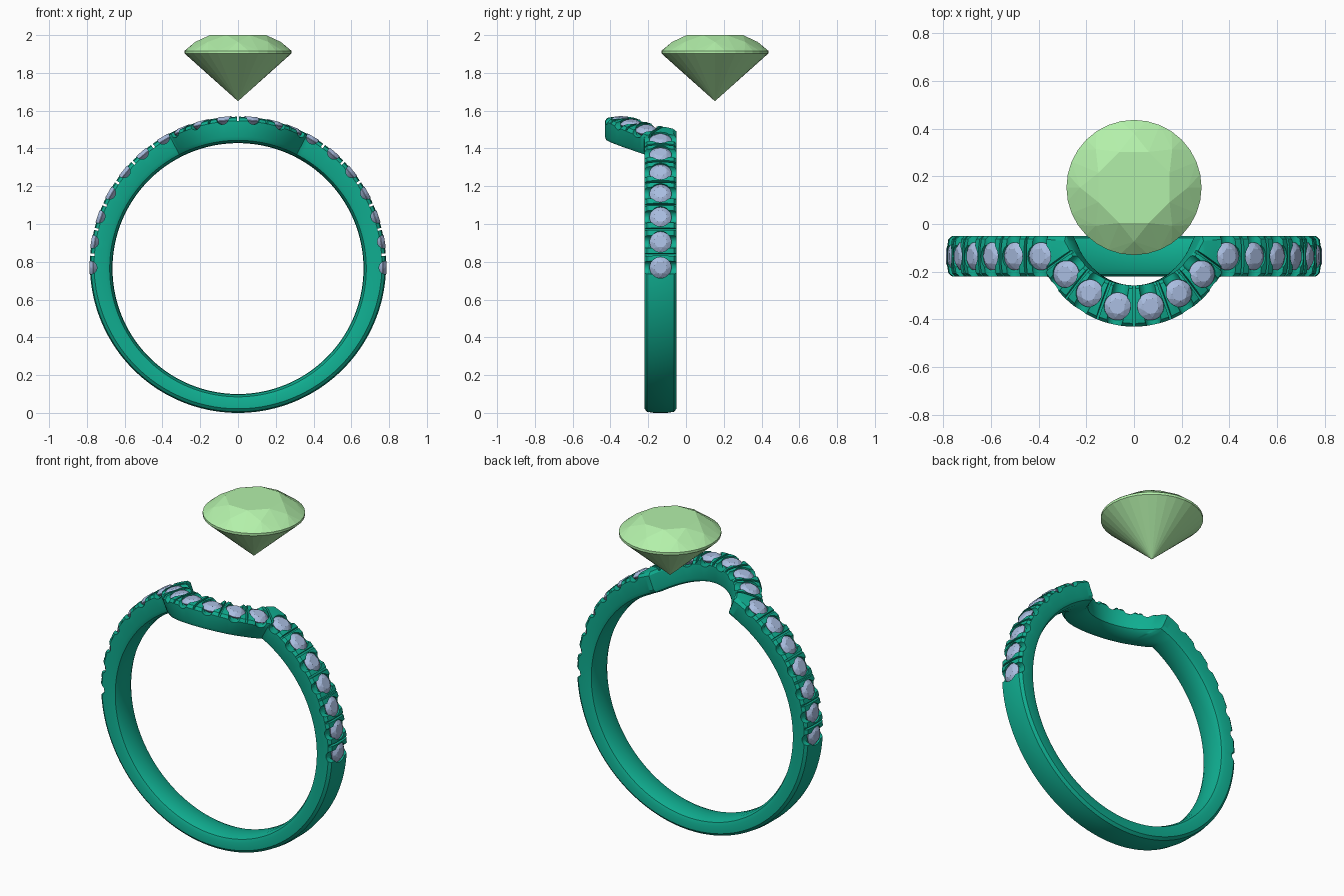
import bpy, bmesh
from math import sin, cos, pi, sqrt, radians, asin
from mathutils import Matrix, Vector

if "Cube" in bpy.data.objects:
    bpy.data.objects.remove(bpy.data.objects["Cube"])

R, CZ = 0.784, 0.784            # outer band radius and centre height


def material(name, rgb):
    m = bpy.data.materials.new(name)
    m.diffuse_color = (*rgb, 1)
    m.use_nodes = True
    m.node_tree.nodes["Principled BSDF"].inputs["Base Color"].default_value = m.diffuse_color
    return m


def make_object(name, bm, mat=None):
    me = bpy.data.meshes.new(name)
    bm.to_mesh(me)
    bm.free()
    ob = bpy.data.objects.new(name, me)
    bpy.context.collection.objects.link(ob)
    if mat:
        me.materials.append(mat)
    return ob


def add_gem(bm, radius, crown, pavilion, M):
    """Round brilliant as a convex hull: table, star ring, girdle, culet."""
    def ring(n, r, z, off=0):
        return [(r * cos(2 * pi * (i + off) / n), r * sin(2 * pi * (i + off) / n), z) for i in range(n)]
    pts = ring(8, radius * .57, crown, .5) + ring(8, radius * .8, crown * .6)
    pts += ring(32, radius, crown * .08) + ring(32, radius, -crown * .08)
    pts.append((0, 0, -pavilion))
    tmp = bmesh.new()
    for p in pts:
        tmp.verts.new(p)
    bmesh.ops.convex_hull(tmp, input=tmp.verts)
    bmesh.ops.dissolve_limit(tmp, angle_limit=radians(1), verts=tmp.verts, edges=tmp.edges)
    tmp.transform(M)
    me = bpy.data.meshes.new("tmp")
    tmp.to_mesh(me)
    tmp.free()
    bm.from_mesh(me)
    bpy.data.meshes.remove(me)


def edges_y(a):
    """Front and back y of the band at angle a from the top."""
    front, back, x = -0.22, -0.05, abs(R * sin(a))
    if cos(a) > 0:
        if x < 0.43:
            front = min(front, -sqrt(0.43 ** 2 - x * x))
        if x < 0.307:
            back = min(back, 0.05 - sqrt(0.307 ** 2 - x * x))
    return front, back


def frame(a, y, depth=0.0):
    """Local frame on the band: x along it, y across it, z outward."""
    n = Vector((sin(a), 0, cos(a)))
    x = R * sin(a)
    w = Vector((0, 1, 0))
    if cos(a) > 0 and abs(x) < 0.345:
        w = Vector((-x, 0.03 - y, 0))
        w = (w - n * w.dot(n)).normalized()
    t = w.cross(n)
    p = Vector((0, y, CZ)) + n * (R - depth)
    M = Matrix((t, w, n)).transposed().to_4x4()
    M.translation = p
    return M


teal = material("teal_metal", (0.005, 0.42, 0.28))
green = material("green_gem", (0.45, 0.87, 0.40))
blue = material("pale_blue_gem", (0.40, 0.51, 0.75))

# Band: a domed profile swept round, bowed forward at the top
profile = [(0, .022), (.08, .006), (.3, 0), (.7, 0), (.92, .006), (1, .022)]
inner = [(1, .035), (.95, .015), (.8, .003), (.5, 0), (.2, .003), (.05, .015), (0, .035)]
bm = bmesh.new()
rows = []
N = 360
for i in range(N):
    a = 2 * pi * i / N
    f, b = edges_y(a)
    ri = 0.665 - 0.02 * cos(a) - 0.001
    pts = [(u, R - d) for u, d in profile] + [(u, ri + d) for u, d in inner]
    rows.append([bm.verts.new((r * sin(a), f + (b - f) * u, CZ + r * cos(a))) for u, r in pts])
for i in range(N):
    A, B = rows[i], rows[(i + 1) % N]
    for j in range(len(A)):
        k = (j + 1) % len(A)
        bm.faces.new((A[j], A[k], B[k], B[j]))
bmesh.ops.recalc_face_normals(bm, faces=bm.faces)
band = make_object("band", bm, teal)

# Stone positions on one half: three on the bow, seven down the shoulder
half = [(asin(x / R), y) for x, y in ((.07, -.345), (.19, -.29), (.29, -.21))]
half += [(radians(30.5 + 10.1 * i), -.135) for i in range(7)]
stones = [(-a, y) for a, y in reversed(half)] + half

# Small stones, with their seats and side notches as cutters
gems, seats, notches, grooves = (bmesh.new() for _ in range(4))
for a, y in stones:
    add_gem(gems, .058, .02, .05, frame(a, y, .017))
    bmesh.ops.create_cone(seats, cap_ends=True, segments=20, radius1=.056, radius2=.056,
                          depth=.08, matrix=frame(a, y, -.004))
    bmesh.ops.create_cone(notches, cap_ends=True, segments=20, radius1=.034, radius2=.034,
                          depth=.21, matrix=frame(a, y, .003) @ Matrix.Rotation(pi / 2, 4, 'X'))
make_object("pave_stones", gems, blue)

# Grooves that split the metal between neighbouring stones into prongs
for (a, y), (a2, y2) in zip(stones, stones[1:]):
    M = frame((a + a2) / 2, (y + y2) / 2 - (.008 if abs(a) < .3 else 0))
    bmesh.ops.create_cube(grooves, size=1, matrix=M @ Matrix.Diagonal((.012, .23, .044, 1)))

cutters = []
for name, cut in (("seat_cutter", seats), ("notch_cutter", notches), ("groove_cutter", grooves)):
    ob = make_object(name, cut)
    ob.hide_render = True
    mod = band.modifiers.new(name, 'BOOLEAN')
    mod.object, mod.operation, mod.solver = ob, 'DIFFERENCE', 'EXACT'
    mod.use_self = True
    cutters.append(ob)
bpy.context.view_layer.update()
cut_mesh = bpy.data.meshes.new_from_object(band.evaluated_get(bpy.context.evaluated_depsgraph_get()))
band.modifiers.clear()
band.data = cut_mesh
for ob in cutters:
    bpy.data.objects.remove(ob)
bpy.context.view_layer.objects.active = band
band.select_set(True)
bpy.ops.object.shade_smooth_by_angle(angle=radians(30))

# Large centre stone floating above the bow
bm = bmesh.new()
add_gem(bm, .283, .09, .26, Matrix.Translation((0, .153, 1.91)))
make_object("centre_stone", bm, green)
